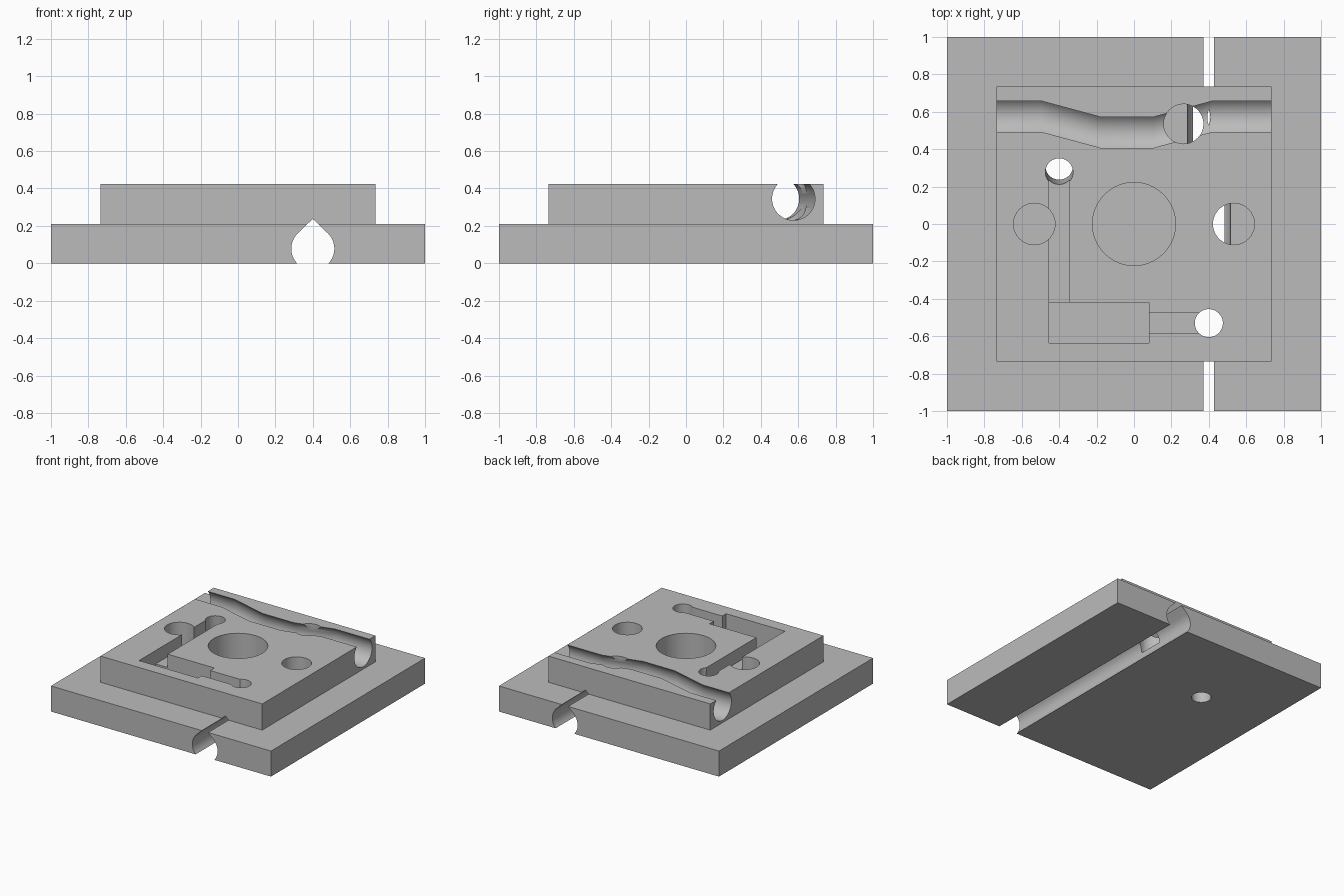
import bpy, bmesh, math
from mathutils import Vector

cube = bpy.data.objects.get("Cube")
if cube:
    bpy.data.objects.remove(cube, do_unlink=True)

grey = bpy.data.materials.new("plain grey")
grey.use_nodes = True
colour = (0.5, 0.5, 0.5, 1)
grey.diffuse_color = colour
grey.node_tree.nodes["Principled BSDF"].inputs["Base Color"].default_value = colour

BASE_TOP, TOP, FLOOR = 0.21, 0.425, 0.08
ABOVE = TOP + 0.1
BLOCK = 0.735


def loft(name, rings):
    """Closed solid through a list of equal-length point rings."""
    bm = bmesh.new()
    loops = [[bm.verts.new(p) for p in ring] for ring in rings]
    n = len(loops[0])
    for a, b in zip(loops, loops[1:]):
        for i in range(n):
            j = (i + 1) % n
            bm.faces.new((a[i], a[j], b[j], b[i]))
    bm.faces.new(loops[0])
    bm.faces.new(loops[-1])
    bmesh.ops.recalc_face_normals(bm, faces=bm.faces)
    mesh = bpy.data.meshes.new(name)
    bm.to_mesh(mesh)
    bm.free()
    mesh.materials.append(grey)
    obj = bpy.data.objects.new(name, mesh)
    bpy.context.collection.objects.link(obj)
    return obj


def box(name, x0, x1, y0, y1, z0, z1):
    ring = [(x0, y0), (x1, y0), (x1, y1), (x0, y1)]
    return loft(name, [[(x, y, z) for x, y in ring] for z in (z0, z1)])


def circle(r, n=64):
    return [(r * math.cos(2 * math.pi * i / n), r * math.sin(2 * math.pi * i / n))
            for i in range(n)]


def hole(name, x, y, r, z0, lean=0.0):
    """Upright round hole; lean shifts it in y for each unit below the top."""
    return loft(name, [[(x + u, y + v + lean * (TOP - z), z) for u, v in circle(r)]
                       for z in (z0, ABOVE)])


def combine(target, other, operation):
    mod = target.modifiers.new(other.name, 'BOOLEAN')
    mod.operation = operation
    mod.solver = 'EXACT'
    mod.object = other
    bpy.context.view_layer.objects.active = target
    bpy.ops.object.modifier_apply(modifier=mod.name)
    bpy.data.objects.remove(other, do_unlink=True)


# Stepped plate: wide base with a smaller raised block
body = box("stepped_plate", -1, 1, -1, 1, 0, BASE_TOP)
combine(body, box("raised_block", -BLOCK, BLOCK, -BLOCK, BLOCK, 0.1, TOP), 'UNION')

cutters = []

# Teardrop channel along the underside
r = 0.115
arc = [math.radians(135 + 270 * i / 48) for i in range(49)]
drop = [(0.4 + r * math.cos(a), 0.078 + r * math.sin(a)) for a in arc]
drop.append((0.4, 0.078 + r * math.sqrt(2) - 0.003))
cutters.append(loft("lower_channel", [[(x, y, z) for x, z in drop] for y in (-1.1, 1.1)]))

# Bent round channel across the top
path = [(-0.9, 0.575), (-0.495, 0.575), (-0.18, 0.49),
        (0.105, 0.49), (0.42, 0.575), (0.9, 0.575)]
cutters.append(loft("upper_channel", [[(x, y + u, 0.345 + v) for u, v in circle(r)]
                                      for x, y in path]))

# Pocket with two narrow slots leading out of it
slot_floor = TOP - 0.11
cutters += [
    box("pocket", -0.455, 0.08, -0.635, -0.42, BASE_TOP, ABOVE),
    box("long_slot", -0.455, -0.345, -0.5, 0.27, slot_floor, ABOVE),
    box("short_slot", 0.0, 0.4, -0.585, -0.475, slot_floor, ABOVE),
]

# Round holes
cutters += [
    hole("centre_bore", 0, 0, 0.222, FLOOR),
    hole("left_bore", 0.533, 0, 0.111, FLOOR),
    hole("right_bore", -0.533, 0, 0.111, FLOOR),
    hole("link_bore", 0.265, 0.535, 0.106, FLOOR),
    hole("slot_end_hole", 0.4, -0.53, 0.075, FLOOR),
    hole("leaning_hole", -0.4, 0.277, 0.074, -0.1, lean=0.08),
]

for cutter in cutters:
    combine(body, cutter, 'DIFFERENCE')

# Smooth the round walls, keep the rims sharp
bpy.ops.object.select_all(action='DESELECT')
body.select_set(True)
bpy.context.view_layer.objects.active = body
bpy.ops.object.shade_smooth_by_angle(angle=math.radians(30))
